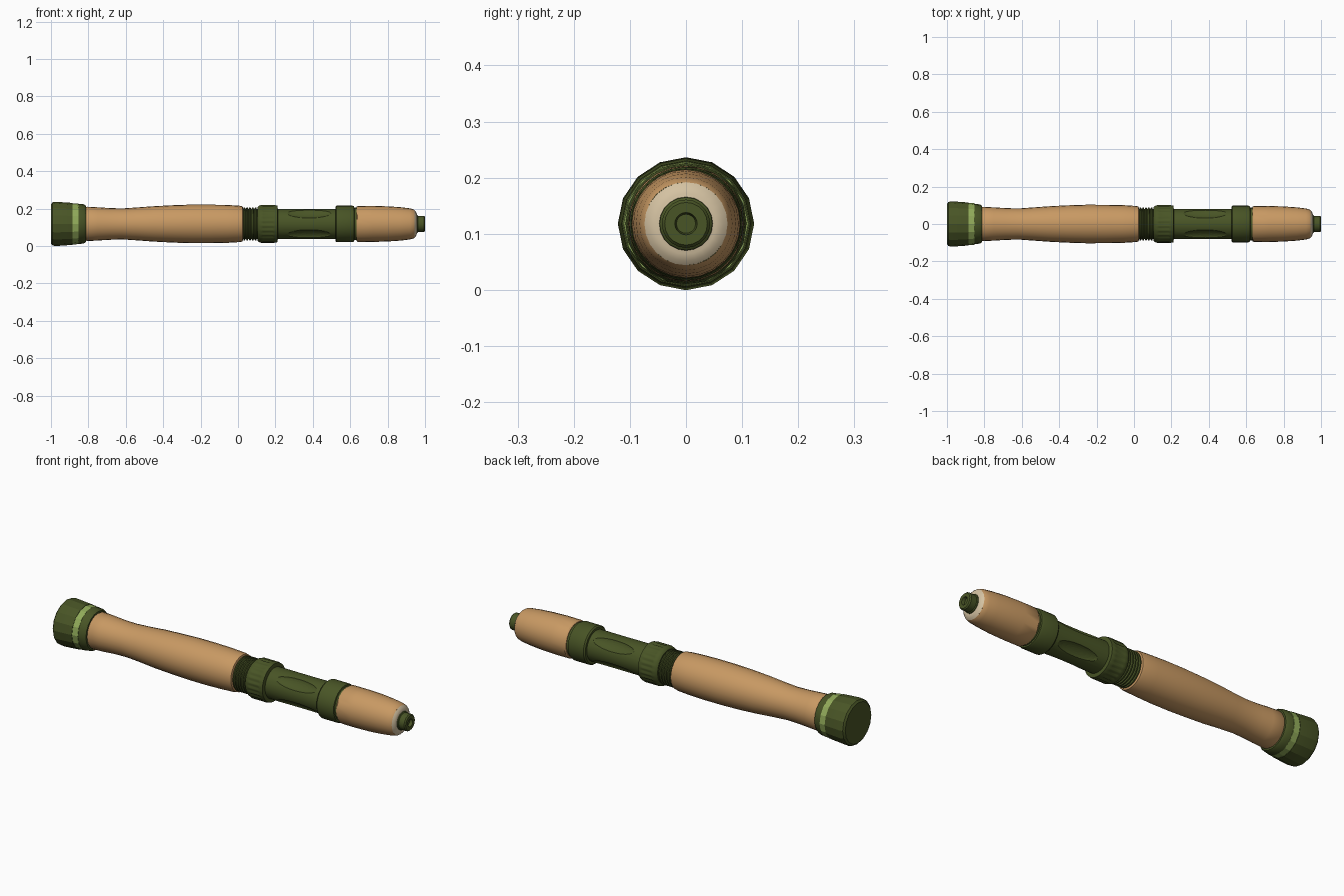
import bpy, bmesh, math
from mathutils import Matrix, Vector

if "Cube" in bpy.data.objects:
    bpy.data.objects.remove(bpy.data.objects["Cube"])

AXIS_Z = 0.118


def material(name, rgb):
    m = bpy.data.materials.new(name)
    m.diffuse_color = (*rgb, 1)
    m.use_nodes = True
    m.node_tree.nodes["Principled BSDF"].inputs["Base Color"].default_value = m.diffuse_color
    return m


GREEN = material("dark_olive", (0.066, 0.09, 0.019))
LIME = material("pale_green", (0.28, 0.40, 0.10))
CORK = material("cork", (0.58, 0.32, 0.125))
CREAM = material("cream", (0.66, 0.54, 0.36))


def finish(ob, angle=35):
    bpy.ops.object.select_all(action='DESELECT')
    ob.select_set(True)
    bpy.context.view_layer.objects.active = ob
    bpy.ops.object.shade_smooth_by_angle(angle=math.radians(angle))


def lathe(name, profile, mat, sides=28, squash=1.0, angle=35, tweak=None):
    """Turn an (x, radius) profile around the long axis."""
    bm = bmesh.new()
    vs = [bm.verts.new((x, 0, r)) for x, r in profile]
    es = [bm.edges.new(p) for p in zip(vs, vs[1:])]
    bmesh.ops.spin(bm, geom=vs + es, cent=(0, 0, 0), axis=(1, 0, 0),
                   angle=math.tau, steps=sides, use_duplicate=False)
    bmesh.ops.remove_doubles(bm, verts=bm.verts, dist=0.0002)
    if tweak:
        for v in bm.verts:
            s = tweak(v.co.x, math.atan2(v.co.y, v.co.z))
            v.co.y *= s
            v.co.z *= s
    bmesh.ops.recalc_face_normals(bm, faces=bm.faces)
    me = bpy.data.meshes.new(name)
    bm.to_mesh(me)
    bm.free()
    me.materials.append(mat)
    ob = bpy.data.objects.new(name, me)
    bpy.context.collection.objects.link(ob)
    ob.location.z = AXIS_Z
    ob.scale.z = squash
    finish(ob, angle)
    return ob


# Butt cap with its pale band and inner lip
lathe("butt_cap", [(-1, 0), (-1, 0.108), (-0.992, 0.118), (-0.975, 0.1215),
                   (-0.885, 0.115), (-0.885, 0.09)], GREEN, 16, 0.975, 20)
lathe("butt_band", [(-0.886, 0.09), (-0.886, 0.113), (-0.853, 0.111),
                    (-0.853, 0.09)], LIME, 16, 0.975, 20)
lathe("butt_lip", [(-0.855, 0.08), (-0.855, 0.108), (-0.825, 0.105),
                   (-0.814, 0.098), (-0.814, 0)], GREEN, 20)

# Cork grips
def uneven(x, a):
    return 1 + 0.006 * math.sin(3 * a + 17 * x) * math.sin(23 * x + a)


lathe("rear_grip", [(-0.815, 0), (-0.815, 0.088), (-0.808, 0.092), (-0.75, 0.089),
                    (-0.69, 0.085), (-0.62, 0.083), (-0.54, 0.088), (-0.45, 0.095),
                    (-0.35, 0.100), (-0.25, 0.103), (-0.15, 0.103), (-0.06, 0.101),
                    (0.01, 0.097), (0.024, 0.094), (0.026, 0.088), (0.026, 0)],
      CORK, 24, tweak=uneven)
lathe("fore_grip", [(0.633, 0), (0.633, 0.091), (0.64, 0.096), (0.72, 0.0965),
                    (0.80, 0.094), (0.87, 0.089), (0.92, 0.083), (0.938, 0.078),
                    (0.944, 0.074)], CORK, 24, tweak=uneven)
lathe("grip_end", [(0.944, 0.074), (0.951, 0.066), (0.956, 0.054), (0.957, 0)], CREAM, 24)

# Threaded collar
thread = [(0.024, 0), (0.024, 0.081)]
for i in range(5):
    x = 0.028 + i * 0.015
    thread += [(x, 0.081), (x + 0.003, 0.089), (x + 0.009, 0.089), (x + 0.012, 0.081)]
lathe("thread", thread + [(0.106, 0.081), (0.106, 0)], GREEN)

# Locking nut with notched centre band
def notches(x, a):
    k = round(a / math.tau * 96) % 4
    return 0.965 if 0.13 < x < 0.19 and k < 2 else 1


lathe("locking_nut", [(0.103, 0), (0.103, 0.088), (0.11, 0.096), (0.125, 0.101),
                      (0.135, 0.101), (0.185, 0.101), (0.195, 0.101),
                      (0.21, 0.098), (0.213, 0.08), (0.213, 0)], GREEN, 96, tweak=notches)

# Reel seat with four long oval hollows
seat = lathe("reel_seat", [(0.205, 0), (0.205, 0.08), (0.525, 0.08), (0.525, 0)], GREEN, 32)
for i in range(4):
    a = math.radians(45 + 90 * i)
    bm = bmesh.new()
    bmesh.ops.create_uvsphere(bm, u_segments=24, v_segments=12, radius=1)
    place = (Matrix.Translation(Vector((0.38, 0, AXIS_Z))) @ Matrix.Rotation(a, 4, 'X')
             @ Matrix.Translation(Vector((0, 0, 0.084)))
             @ Matrix.Diagonal((0.12, 0.036, 0.018, 1)))
    bmesh.ops.transform(bm, matrix=place, verts=bm.verts)
    me = bpy.data.meshes.new("hollow_cutter")
    bm.to_mesh(me)
    bm.free()
    me.materials.append(GREEN)
    cutter = bpy.data.objects.new("hollow_cutter", me)
    bpy.context.collection.objects.link(cutter)
    cutter.hide_render = True
    mod = seat.modifiers.new("hollow", 'BOOLEAN')
    mod.operation = 'DIFFERENCE'
    mod.solver = 'EXACT'
    mod.object = cutter
    bpy.context.view_layer.objects.active = seat
    bpy.ops.object.modifier_move_to_index(modifier=mod.name, index=0)
    bpy.ops.object.modifier_apply(modifier=mod.name)
    bpy.data.objects.remove(cutter)

# Front seat ring and the spacer behind the fore grip
lathe("seat_ring", [(0.52, 0), (0.52, 0.092), (0.527, 0.098), (0.61, 0.098),
                    (0.62, 0.094), (0.622, 0.087), (0.635, 0.087), (0.635, 0)], GREEN)

# Hollow tip
lathe("tip", [(0.95, 0), (0.95, 0.049), (0.96, 0.047), (0.963, 0.043), (0.994, 0.043),
              (1, 0.038), (1, 0.020), (0.985, 0.017), (0.985, 0)], GREEN, 20)
